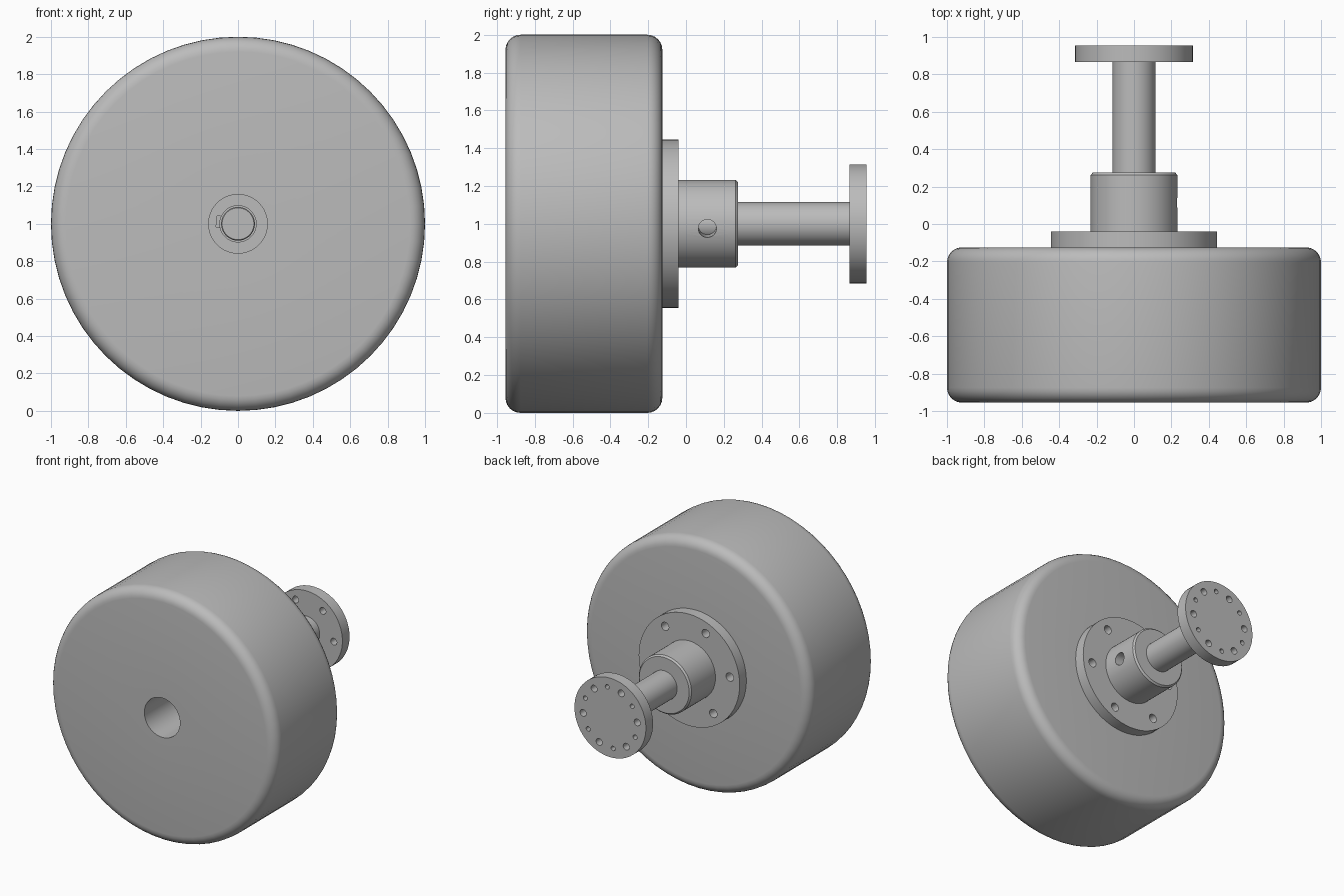
import bpy, bmesh
from math import sin, cos, pi, radians
from mathutils import Matrix, Vector

if "Cube" in bpy.data.objects:
    bpy.data.objects.remove(bpy.data.objects["Cube"])

AXIS_Z = 1.0              # height of the shared axis
TILT = radians(-6.2)      # clocking of the hub and shaft about the axis

grey = bpy.data.materials.new("machined grey")
grey.use_nodes = True
grey.diffuse_color = (0.5, 0.5, 0.5, 1)
grey.node_tree.nodes["Principled BSDF"].inputs["Base Color"].default_value = (0.5, 0.5, 0.5, 1)


def finish(name, bm):
    mesh = bpy.data.meshes.new(name)
    bmesh.ops.recalc_face_normals(bm, faces=bm.faces)
    bm.to_mesh(mesh)
    bm.free()
    ob = bpy.data.objects.new(name, mesh)
    ob.location.z = AXIS_Z
    bpy.context.collection.objects.link(ob)
    mesh.materials.append(grey)
    return ob


def lathe(name, profile, steps, closed):
    """Spin (radius, y) points about the y axis."""
    bm = bmesh.new()
    verts = [bm.verts.new((r, y, 0)) for r, y in profile]
    edges = [bm.edges.new(pair) for pair in zip(verts, verts[1:])]
    if closed:
        edges.append(bm.edges.new((verts[-1], verts[0])))
    bmesh.ops.spin(bm, geom=verts + edges, cent=(0, 0, 0), axis=(0, 1, 0),
                   angle=2 * pi, steps=steps, use_merge=False)
    bmesh.ops.remove_doubles(bm, verts=bm.verts, dist=1e-5)
    return finish(name, bm)


def rod(bm, centre, direction, radius, length, sides=20):
    turn = Vector(direction).to_track_quat("Z", "Y").to_matrix().to_4x4()
    bmesh.ops.create_cone(bm, cap_ends=True, segments=sides, radius1=radius, radius2=radius,
                          depth=length, matrix=Matrix.Translation(centre) @ turn)


def hole_ring(bm, count, start, ring, y, radius, length):
    for i in range(count):
        a = start + i * 2 * pi / count
        rod(bm, (ring * cos(a), y, ring * sin(a)), (0, 1, 0), radius, length)


def cut(target, bm):
    tool = finish("hole_cutter", bm)
    tool.hide_render = True
    mod = target.modifiers.new("holes", "BOOLEAN")
    mod.operation, mod.solver, mod.object = "DIFFERENCE", "EXACT", tool
    bpy.context.view_layer.update()
    result = bpy.data.meshes.new_from_object(
        target.evaluated_get(bpy.context.evaluated_depsgraph_get()))
    target.modifiers.clear()
    target.data = result
    bpy.data.objects.remove(tool)


def arc(cr, cy, radius, start):
    steps = 6
    return [(cr + radius * cos(start + i * pi / 2 / steps),
             cy + radius * sin(start + i * pi / 2 / steps)) for i in range(steps + 1)]


# Wheel: thick disc with rounded rims and a plain bore
front, back, rim, bore = -0.955, -0.125, 0.08, 0.157
wheel = lathe("wheel", [(bore, front)] + arc(1 - rim, front + rim, rim, -pi / 2)
              + arc(1 - rim, back - rim, rim, 0) + [(bore, back)], 64, True)

# Hub: bolted flange and chamfered collar with a bore
hub = lathe("flanged_hub", [(0.097, back), (0.445, back), (0.445, -0.04), (0.232, -0.04),
                            (0.232, 0.262), (0.22, 0.275), (0.097, 0.275)], 64, True)
bm = bmesh.new()
hole_ring(bm, 6, TILT, 0.36, -0.08, 0.033, 0.2)
cut(hub, bm)

# Set screw hole on one side of the collar, keyway on the other
bm = bmesh.new()
side = Vector((cos(TILT), 0, sin(TILT)))
rod(bm, side * 0.17 + Vector((0, 0.113, 0)), side, 0.048, 0.2, 24)
bmesh.ops.create_cube(bm, size=1, matrix=Matrix.Rotation(-TILT, 4, "Y")
                      @ Matrix.Translation((-0.085, 0.03, 0))
                      @ Matrix.Diagonal((0.06, 0.36, 0.06, 1)))
cut(hub, bm)

# Shaft: stepped rod ending in a drilled coupling disc
shaft = lathe("output_shaft", [(0, back), (0.085, back), (0.09, back + 0.006), (0.09, 0.276),
                               (0.115, 0.276), (0.115, 0.865), (0.315, 0.865),
                               (0.315, 0.955), (0, 0.955)], 64, False)
bm = bmesh.new()
hole_ring(bm, 6, TILT, 0.24, 0.91, 0.027, 0.2)                # through holes
hole_ring(bm, 6, TILT + pi / 6, 0.24, 0.955, 0.018, 0.1)      # blind holes
cut(shaft, bm)

# Smooth the round surfaces, keep the machined edges crisp
bpy.ops.object.select_all(action="DESELECT")
for ob in (wheel, hub, shaft):
    ob.select_set(True)
bpy.context.view_layer.objects.active = wheel
bpy.ops.object.shade_smooth_by_angle(angle=radians(30))
